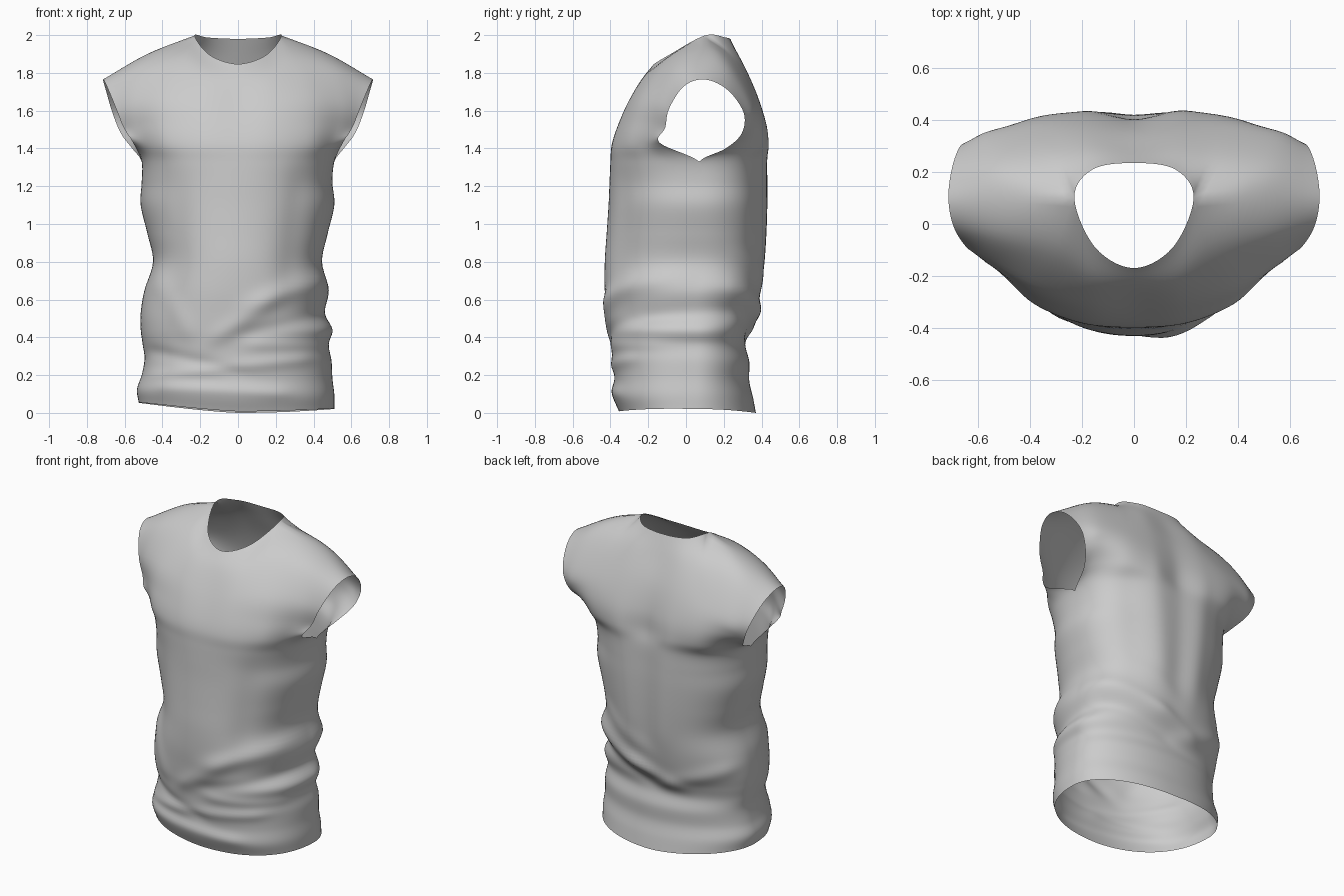
import bpy, bmesh, math
from mathutils import Vector

M, SUB = 28, 6   # columns per half panel, rows between control rows

# Torso rings: height, left half width, right half width, front y, back y, front and back squareness
RINGS = [(0.0, .525, .51, -.355, .37, 2.4, 2.05), (.08, .535, .51, -.385, .355, 2.4, 2.05),
         (.17, .51, .50, -.38, .335, 2.4, 2.05), (.27, .495, .495, -.39, .335, 2.35, 2.1),
         (.36, .505, .48, -.395, .315, 2.35, 2.1), (.44, .515, .50, -.41, .335, 2.3, 2.1),
         (.53, .515, .46, -.42, .37, 2.25, 2.15), (.65, .495, .48, -.43, .395, 2.2, 2.2),
         (.80, .45, .445, -.43, .415, 2.2, 2.25), (.95, .48, .475, -.42, .425, 2.15, 2.25),
         (1.10, .515, .51, -.41, .43, 2.15, 2.25), (1.22, .51, .50, -.405, .43, 2.25, 2.35),
         (1.33, .51, .51, -.40, .428, 2.45, 2.55)]

# Chest and back rows above the armpit: centre -> armhole edge; last row is neckline + shoulder
FRONT = [[(0, -.393, 1.42), (.20, -.380, 1.42), (.385, -.308, 1.42), (.50, -.19, 1.42), (.555, -.14, 1.43)],
         [(0, -.36, 1.52), (.195, -.35, 1.53), (.39, -.285, 1.53), (.53, -.175, 1.52), (.605, -.11, 1.51)],
         [(0, -.305, 1.64), (.185, -.295, 1.66), (.375, -.235, 1.68), (.545, -.15, 1.655), (.645, -.09, 1.61)],
         [(0, -.235, 1.765), (.165, -.21, 1.79), (.31, -.10, 1.87), (.51, -.05, 1.83), (.695, -.01, 1.73)],
         [(0, -.17, 1.847), (.15, -.09, 1.895), (.23, .10, 1.998), (.48, .105, 1.9), (.715, .10, 1.765)]]
BACK = [[(0, .415, 1.42), (.2, .43, 1.42), (.38, .40, 1.42), (.51, .295, 1.42), (.56, .21, 1.40)],
        [(0, .405, 1.54), (.2, .42, 1.54), (.39, .405, 1.54), (.55, .35, 1.52), (.62, .295, 1.48)],
        [(0, .36, 1.70), (.19, .37, 1.70), (.38, .36, 1.68), (.555, .345, 1.63), (.665, .305, 1.59)],
        [(0, .29, 1.86), (.17, .29, 1.87), (.315, .25, 1.88), (.52, .23, 1.83), (.70, .22, 1.71)],
        [(0, .235, 1.98), (.16, .21, 1.987), (.23, .10, 1.998), (.48, .105, 1.9), (.715, .10, 1.765)]]

# Cloth folds: x0, z0, x1, z1, width, height
FRONT_FOLDS = [(-.08, .42, .12, .56, .05, .012), (.14, .60, .42, .70, .05, .014), (.08, .43, .42, .50, .04, -.010),
               (-.40, .20, .32, .28, .035, .010), (-.42, .32, -.05, .23, .035, -.009), (-.36, .14, .20, .11, .035, .009),
               (-.40, .66, -.28, .46, .05, .007), (-.32, 1.05, -.34, .70, .07, -.010), (.31, 1.10, .28, .80, .07, -.010),
               (.12, .36, .42, .36, .035, .009)]
BACK_FOLDS = [(.42, .66, .12, .55, .05, .015), (.08, .53, -.10, .46, .05, .016), (-.16, .46, -.42, .56, .05, .012),
              (.40, .54, .05, .42, .04, -.010), (.30, .80, .08, .69, .05, .007), (-.16, 1.30, -.12, .80, .07, .009),
              (.18, 1.35, .14, .85, .07, .009), (.0, 1.40, .0, .85, .08, -.010), (.34, 1.25, .30, .85, .07, -.008)]


def catmull(pts, n, before=None, after=None):
    """Smooth curve through the points, n steps per span."""
    p = [before or pts[0] * 2 - pts[1]] + pts + [after or pts[-1] * 2 - pts[-2]]
    out = []
    for i in range(1, len(p) - 2):
        a, b, c, d = p[i - 1:i + 3]
        for k in range(n):
            t = k / n
            out.append(.5 * (2 * b + (c - a) * t + (2 * a - 5 * b + 4 * c - d) * t * t
                             + (3 * b - a - 3 * c + d) * t ** 3))
    return out + [pts[-1]]


def half_rows(guides, other):
    """Spread guide rows over the columns; the top row turns at the neck point."""
    rows = []
    for g in guides:
        p = [Vector(c) for c in g]
        mirror = Vector((-p[1].x, p[1].y, p[1].z))
        if g is guides[-1]:
            rows.append(catmull(p[:3], M // 4, mirror, Vector(other[-1][1]))[:-1] + catmull(p[2:], M // 4))
        else:
            rows.append(catmull(p, M // 4, mirror))
    return rows


def ring_point(ring, a, s, front):
    """Rounded torso section with a tilted hem."""
    z, wl, wr, yf, yb, nf, nb = ring
    mid, n = .05 + .02 * min(1, z / 1.33), (nf if front else nb)
    sn, cs = math.sin(a * math.pi / 2), (0 if a == 1 else math.cos(a * math.pi / 2))
    r = (sn ** n + cs ** n) ** (-1 / n)
    x = s * (wr if s > 0 else wl) * sn * r
    hem = .05 * max(0, -x / .5) ** 1.3 + .02 * max(0, x / .5) ** 2 + (.008 * cs if front else 0)
    return Vector((x, mid + ((yf if front else yb) - mid) * cs * r, z + hem * max(0, 1 - z / .4)))


def fold_height(x, z, folds):
    """Sum of soft ridges that taper off past their ends."""
    h = 0
    for x0, z0, x1, z1, w, amp in folds:
        length = math.hypot(x1 - x0, z1 - z0)
        ux, uz = (x1 - x0) / length, (z1 - z0) / length
        along = (x - x0) * ux + (z - z0) * uz
        across = (x - x0) * uz - (z - z0) * ux
        over = max(0, -along, along - length) / 2.5
        h += amp * math.exp(-(across ** 2 + over ** 2) / (w * w))
    return h


def add_panel(bm, guides, other, folds, front):
    rows, other_rows = half_rows(guides, other), half_rows(other, guides)
    columns = []
    for j in range(-M, M + 1):
        s, k = (1 if j >= 0 else -1), abs(j)
        a = k / M
        flip = lambda v: Vector((s * v.x, v.y, v.z))
        ctrl = [ring_point(r, a, s, front) for r in RINGS] + [flip(r[k]) for r in rows]
        # the shoulder rolls over smoothly into the other panel
        roll = max(0, min(1, (k - M / 2) / 5))
        after = (ctrl[-1] * 2 - ctrl[-2]).lerp(flip(other_rows[-2][k]), roll)
        col = []
        for p in catmull(ctrl, SUB, None, after):
            h = fold_height(p.x, p.z, folds) * min(1, 3 * (1 - a))
            out = Vector((p.x * .7, p.y - .06, 0))
            col.append(bm.verts.new(p + out.normalized() * h if abs(h) > 1e-5 else p))
        columns.append(col)
    for c0, c1 in zip(columns, columns[1:]):
        for i in range(len(c0) - 1):
            quad = (c0[i], c1[i], c1[i + 1], c0[i + 1])
            bm.faces.new(quad if front else quad[::-1])


# Sleeveless shirt: front and back panels welded at side and shoulder seams
bm = bmesh.new()
add_panel(bm, FRONT, BACK, FRONT_FOLDS, True)
add_panel(bm, BACK, FRONT, BACK_FOLDS, False)
bmesh.ops.remove_doubles(bm, verts=bm.verts, dist=.0005)
mesh = bpy.data.meshes.new("sleeveless_shirt")
bm.to_mesh(mesh)
bm.free()
shirt = bpy.data.objects.new("sleeveless_shirt", mesh)
bpy.context.collection.objects.link(shirt)
for poly in mesh.polygons:
    poly.use_smooth = True
